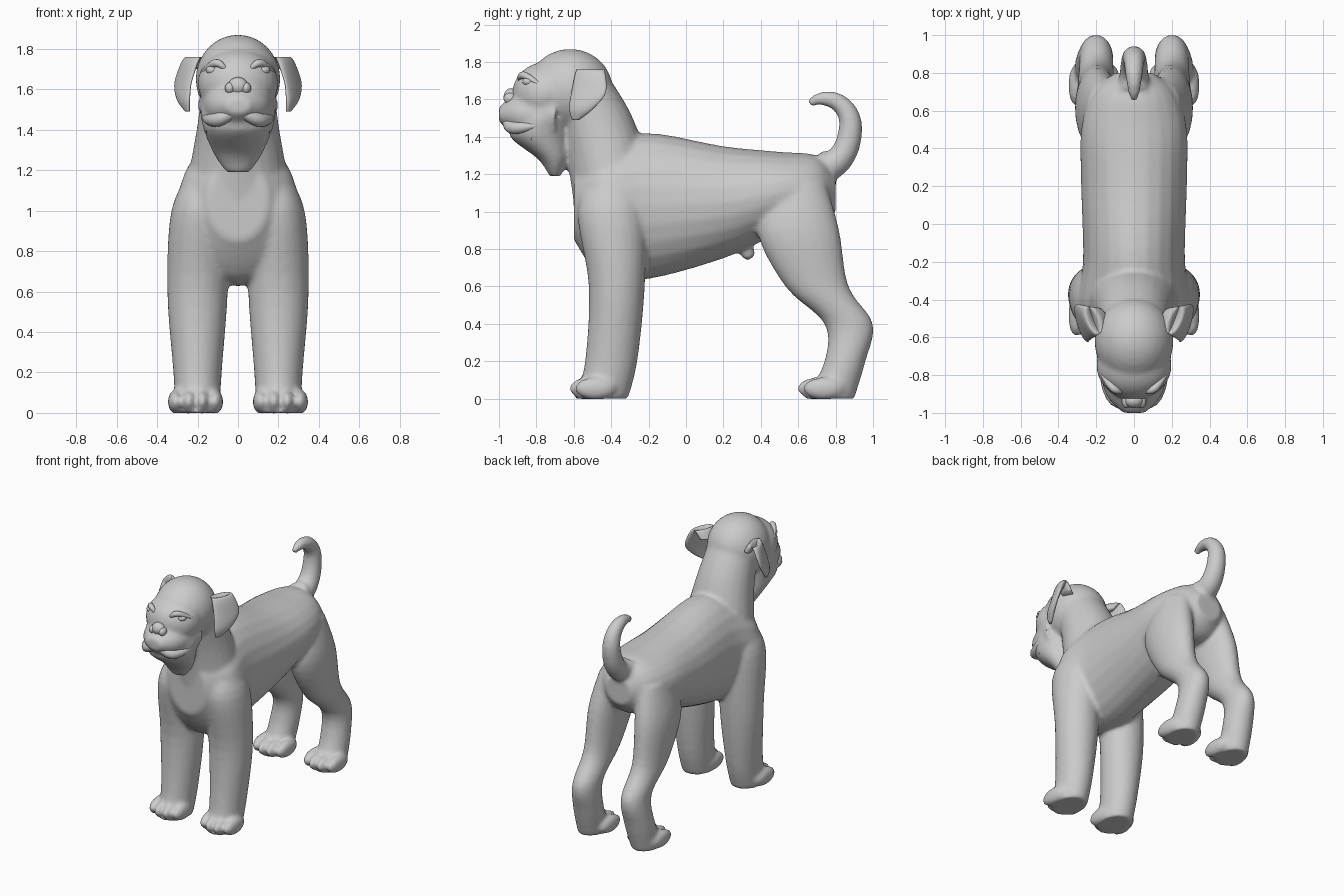
import bpy
import bmesh
import math
from mathutils import Matrix, Vector

cube = bpy.data.objects.get("Cube")
if cube:
    bpy.data.objects.remove(cube, do_unlink=True)

coat = bpy.data.materials.new("soft_grey")
coat.use_nodes = True
GREY = (.6, .6, .6, 1)
coat.diffuse_color = GREY
coat.node_tree.nodes["Principled BSDF"].inputs["Base Color"].default_value = GREY
SIDES = {"left": 1, "right": -1}


def spline(keys, steps=5):
    """Smooth interpolation through tuples of any length."""
    smooth = []
    for index, start in enumerate(keys[:-1]):
        before = keys[max(index - 1, 0)]
        end = keys[index + 1]
        after = keys[min(index + 2, len(keys) - 1)]
        for step in range(steps):
            t = step / steps
            values = []
            for a, b, c, d in zip(before, start, end, after):
                leave, arrive = (c - a) / 2, (d - b) / 2
                rise = c - b
                bend = 3 * rise - 2 * leave - arrive
                twist = leave + arrive - 2 * rise
                values.append(b + t * (leave + t * (bend + t * twist)))
            smooth.append(values)
    return smooth + [keys[-1]]


def skin(bm, rings):
    """Bridge equal rings of points and cap both ends."""
    loops = [[bm.verts.new(co) for co in ring] for ring in rings]
    for low, high in zip(loops, loops[1:]):
        for k in range(len(low)):
            bm.faces.new((low[k - 1], low[k], high[k], high[k - 1]))
    bm.faces.new(loops[0])
    bm.faces.new(loops[-1])


def ellipse(centre, wide, deep, pitch, yaw=0, count=24):
    """Ring lying flat at zero pitch and upright at a quarter turn."""
    turn = Matrix.Rotation(yaw, 3, "Z") @ Matrix.Rotation(pitch, 3, "X")
    angles = [math.tau * k / count for k in range(count)]
    return [Vector(centre) + turn @ Vector((wide * math.cos(a), deep * math.sin(a), 0))
            for a in angles]


def loft(bm, keys, pitch=0, yaw=0, side=1):
    """Keys hold x, y, z, half width and half depth."""
    rings = [ellipse((x, y, z), wide, deep, pitch, yaw)
             for x, y, z, wide, deep in spline(keys)]
    skin(bm, [[(co.x * side, co.y, co.z) for co in ring] for ring in rings])


def midline(bm, pitch, keys):
    """Loft on the centre plane; keys hold y, z, half width and half depth."""
    loft(bm, [(0, *key) for key in keys], pitch)


def ball(bm, centre, radii):
    place = Matrix.Translation(centre) @ Matrix.Diagonal((*radii, 1))
    bmesh.ops.create_uvsphere(bm, u_segments=24, v_segments=16, radius=1, matrix=place)


def finish(name, bm):
    bmesh.ops.recalc_face_normals(bm, faces=bm.faces)
    mesh = bpy.data.meshes.new(name)
    bm.to_mesh(mesh)
    bm.free()
    mesh.materials.append(coat)
    mesh.shade_smooth()
    obj = bpy.data.objects.new(name, mesh)
    bpy.context.collection.objects.link(obj)
    return obj


def fold(name, points, thickness):
    """Fold of skin swept along a short path, tapering at its ends."""
    data = bpy.data.curves.new(name, "CURVE")
    data.dimensions = "3D"
    data.bevel_depth = thickness
    data.use_fill_caps = True
    line = data.splines.new("POLY")
    path = spline(points)
    line.points.add(len(path) - 1)
    for index, (point, co) in enumerate(zip(line.points, path)):
        point.co = (*co, 1)
        point.radius = .3 + .7 * math.sin(math.pi * index / (len(path) - 1))
    data.materials.append(coat)
    bpy.context.collection.objects.link(bpy.data.objects.new(name, data))


UPRIGHT = math.pi / 2
body = bmesh.new()

# Torso from chest to rump
midline(body, UPRIGHT, [(-.6, 1.05, .15, .2), (-.45, 1, .3, .35), (-.2, 1.03, .27, .39),
                        (.2, 1.05, .28, .3), (.5, 1.1, .28, .22), (.7, 1.1, .22, .2),
                        (.8, 1.1, .1, .1)])
ball(body, (0, .33, .78), (.04, .04, .04))

# Neck leaning forward
midline(body, math.radians(30), [(-.4, 1.15, .25, .23), (-.47, 1.43, .2, .2),
                                 (-.58, 1.7, .17, .15)])

# Skull, muzzle and hanging jaw
ball(body, (0, -.62, 1.65), (.21, .23, .22))
ball(body, (0, -.75, 1.63), (.2, .18, .17))
midline(body, UPRIGHT, [(-.7, 1.52, .2, .15), (-.9, 1.52, .15, .11), (-1, 1.52, .06, .04)])
midline(body, 0, [(-.77, 1.5, .19, .15), (-.78, 1.4, .17, .16), (-.71, 1.28, .12, .08),
                  (-.7, 1.19, .06, .03)])

# Tail curling up and forward while it tapers
tail = []
for step in range(25):
    t = step / 24
    angle = math.radians(230 * t - 105)
    height = .22 if angle < 0 else .145
    centre = (0, .74 + .14 * math.cos(angle), 1.46 + height * math.sin(angle))
    radius = .085 - .05 * t - .015 * t ** 8
    tail.append(ellipse(centre, radius, radius, angle))
skin(body, tail)

# Legs, paws and toes
front_leg = [(.15, -.4, 1.2, .08, .1), (.19, -.4, 1, .14, .18), (.2, -.37, .6, .15, .15),
             (.2, -.4, .2, .12, .14), (.2, -.45, 0, .11, .14)]
hind_leg = [(.15, .6, 1.15, .1, .15), (.19, .6, .9, .12, .22), (.2, .7, .6, .1, .17),
            (.2, .87, .4, .09, .13), (.21, .85, .2, .1, .11), (.22, .77, 0, .1, .13)]
for side in SIDES.values():
    for leg, paw_y in ((front_leg, -.53), (hind_leg, .69)):
        loft(body, leg, side=side)
        for toe in (-1.5, -.5, .5, 1.5):
            place = (side * (.21 + .065 * toe), paw_y + .03 * abs(toe), .055)
            ball(body, place, (.04, .11, .06))

# Fuse the anatomy into one continuous skin
dog = finish("body", body)
remesh = dog.modifiers.new("fuse", "REMESH")
remesh.mode = "VOXEL"
remesh.voxel_size = .014
remesh.use_smooth_shade = True
soften = dog.modifiers.new("soften", "SMOOTH")
soften.factor = .5
soften.iterations = 7

# Nose with nostril wings
nose = bmesh.new()
ball(nose, (0, -.935, 1.615), (.05, .04, .045))
for side in SIDES.values():
    ball(nose, (side * .04, -.94, 1.605), (.025, .035, .03))
finish("nose", nose)

# Paired ears, eyes, teeth and facial folds
folds = {"brow": (.02, [(.06, -.89, 1.7), (.11, -.87, 1.73), (.18, -.78, 1.68)]),
         "lower_lid": (.013, [(.08, -.88, 1.68), (.12, -.86, 1.67), (.16, -.82, 1.68)]),
         "upper_lip": (.035, [(-.02, -.96, 1.51), (.1, -.93, 1.45), (.17, -.8, 1.46)])}
for word, side in SIDES.items():
    ear = bmesh.new()
    loft(ear, [(.17, -.5, 1.7, .03, .06), (.22, -.51, 1.76, .03, .08),
               (.27, -.52, 1.64, .02, .1), (.27, -.56, 1.55, .02, .07),
               (.25, -.59, 1.49, .01, .02)], yaw=-.4, side=side)
    finish(word + "_ear", ear)

    eye = bmesh.new()
    ball(eye, (side * .125, -.84, 1.695), (.034, .034, .026))
    finish(word + "_eye", eye)

    tooth = bmesh.new()
    bmesh.ops.create_cone(tooth, cap_ends=True, segments=10, radius1=.002, radius2=.014,
                          depth=.05, matrix=Matrix.Translation((side * .155, -.825, 1.41)))
    finish(word + "_tooth", tooth)

    for part, (thickness, points) in folds.items():
        fold(word + "_" + part, [(side * x, y, z) for x, y, z in points], thickness)
